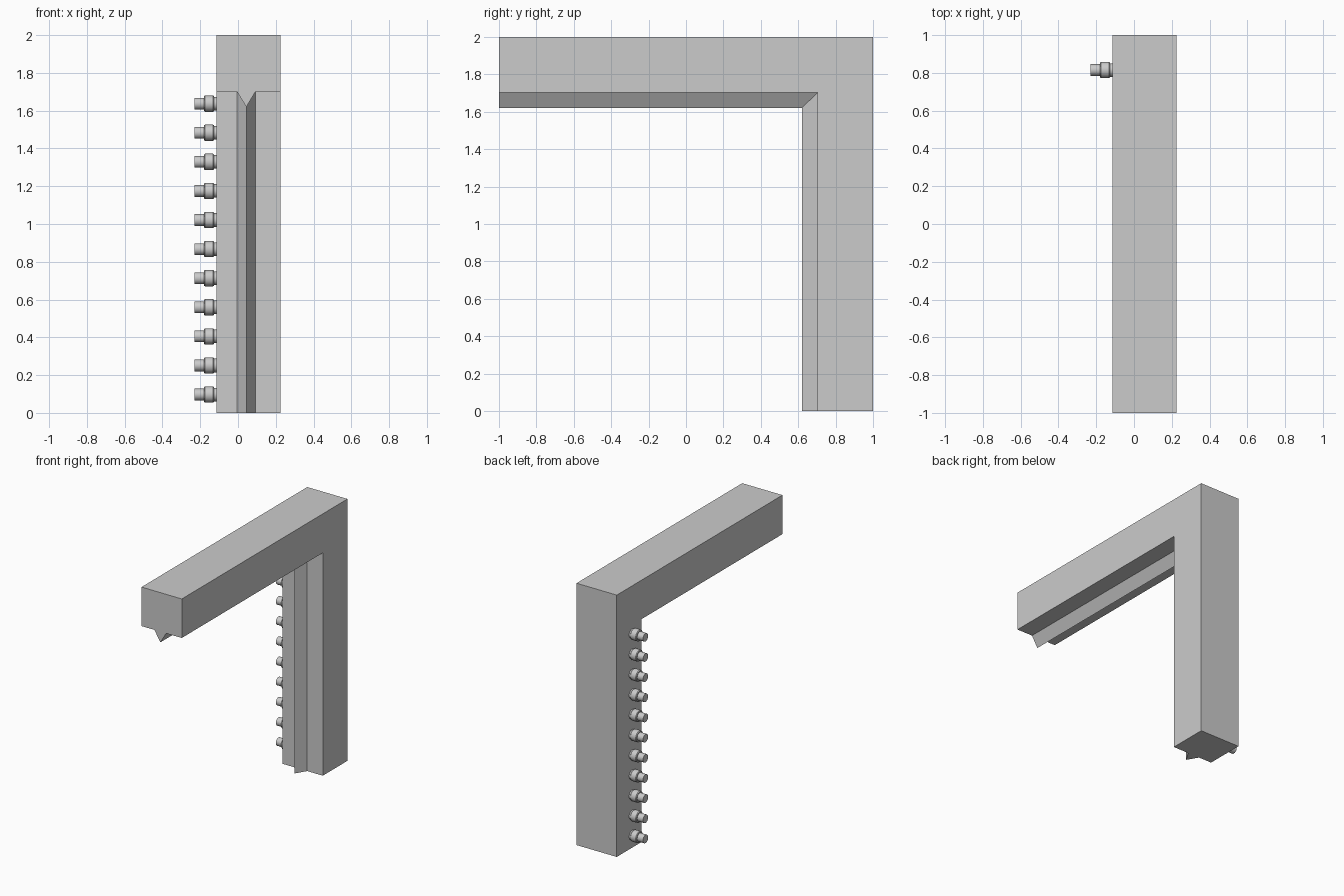
import bpy, bmesh, math

if "Cube" in bpy.data.objects:
    bpy.data.objects.remove(bpy.data.objects["Cube"])


def make_object(name, bm):
    bmesh.ops.recalc_face_normals(bm, faces=bm.faces)
    mesh = bpy.data.meshes.new(name)
    bm.to_mesh(mesh)
    bm.free()
    obj = bpy.data.objects.new(name, mesh)
    bpy.context.collection.objects.link(obj)
    return obj


def skin_rings(bm, rings):
    n = len(rings[0])
    for a, b in zip(rings, rings[1:]):
        for i in range(n):
            j = (i + 1) % n
            bm.faces.new((a[i], a[j], b[j], b[i]))
    bm.faces.new(rings[0])
    bm.faces.new(rings[-1])


# Door frame: cross-section (x, depth from outer face) with a stop ridge, mitred at the corner
section = [(-0.115, 0), (0.225, 0), (0.225, 0.298), (0.093, 0.298),
           (0.044, 0.38), (-0.006, 0.298), (-0.115, 0.298)]
bm = bmesh.new()
skin_rings(bm, [
    [bm.verts.new((x, -1, 2 - d)) for x, d in section],
    [bm.verts.new((x, 1 - d, 2 - d)) for x, d in section],
    [bm.verts.new((x, 1 - d, 0)) for x, d in section],
])
make_object("angled_frame", bm)

# Peg: turned profile (x, radius) with a wider collar
peg_profile = [(-0.11, 0.036), (-0.127, 0.036), (-0.127, 0.039), (-0.132, 0.043),
               (-0.175, 0.043), (-0.18, 0.039), (-0.18, 0.031), (-0.229, 0.031)]
SIDES = 24
bm = bmesh.new()
skin_rings(bm, [
    [bm.verts.new((x, r * math.cos(i * math.tau / SIDES), r * math.sin(i * math.tau / SIDES)))
     for i in range(SIDES)]
    for x, r in peg_profile
])
peg = make_object("peg_01", bm)
bpy.context.view_layer.objects.active = peg
peg.select_set(True)
bpy.ops.object.shade_smooth_by_angle(angle=math.radians(30))
peg.location = (0, 0.815, 0.097)

# Row of eleven pegs up the column
for k in range(1, 11):
    copy = peg.copy()
    copy.name = f"peg_{k + 1:02d}"
    copy.location.z = 0.097 + 0.154 * k
    bpy.context.collection.objects.link(copy)
